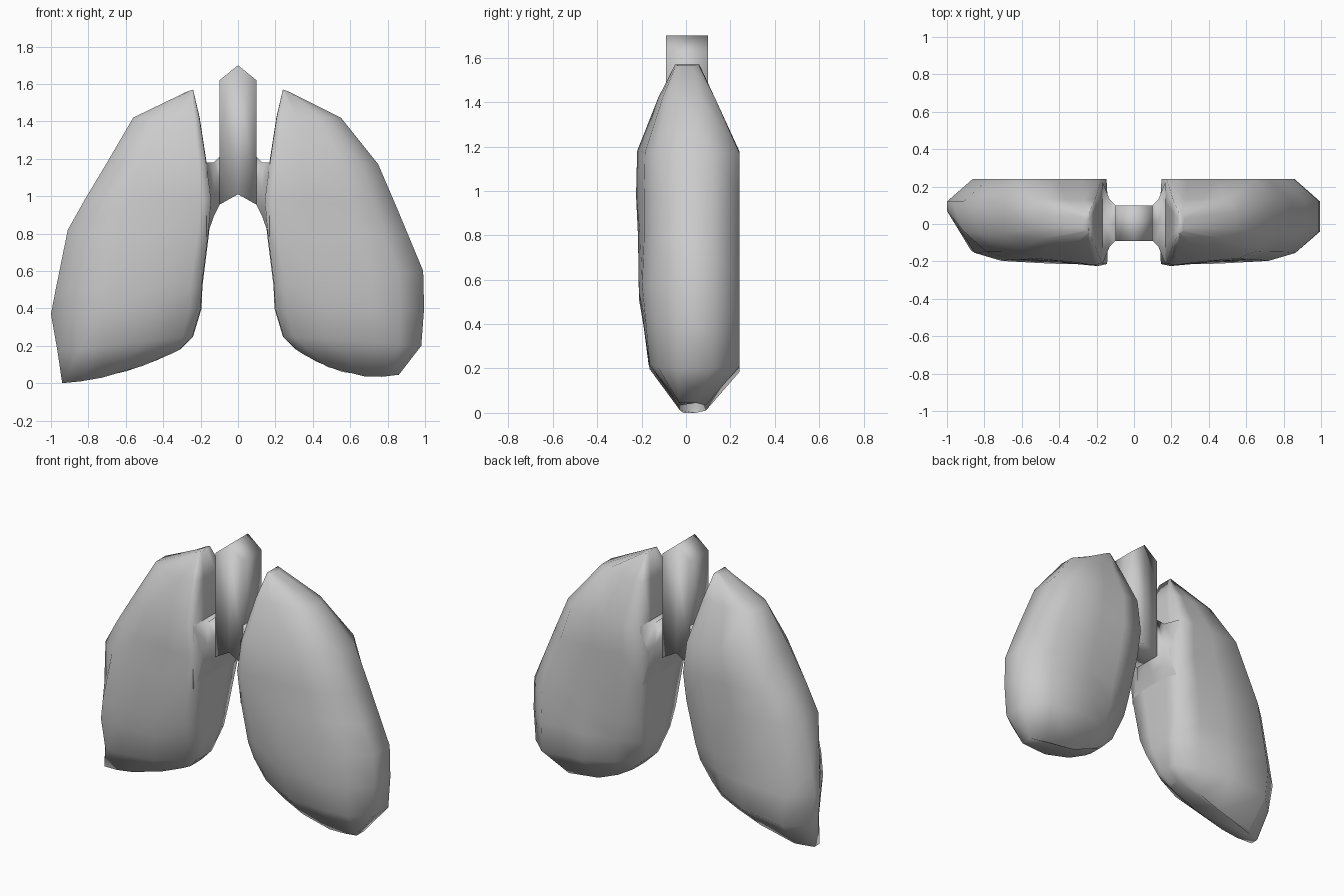
import bpy, bmesh, math

if "Cube" in bpy.data.objects:
    bpy.data.objects.remove(bpy.data.objects["Cube"])


def lerp(a, b, t):
    return a + (b - a) * t


def loft(name, rings, caps):
    """Skin equal-length rings; caps lists the index groups closing each end."""
    bm = bmesh.new()
    vs = [[bm.verts.new(p) for p in ring] for ring in rings]
    n = len(rings[0])
    for a, b in zip(vs, vs[1:]):
        for i in range(n):
            j = (i + 1) % n
            bm.faces.new((a[i], a[j], b[j], b[i]))
    for ring in (vs[0], vs[-1]):
        for group in caps:
            bm.faces.new([ring[i] for i in group])
    bmesh.ops.recalc_face_normals(bm, faces=bm.faces)
    me = bpy.data.meshes.new(name)
    bm.to_mesh(me)
    bm.free()
    ob = bpy.data.objects.new(name, me)
    bpy.context.collection.objects.link(ob)
    bpy.ops.object.select_all(action='DESELECT')
    ob.select_set(True)
    bpy.context.view_layer.objects.active = ob
    bpy.ops.object.shade_smooth_by_angle(angle=math.radians(120))
    return ob


# Lung slice outline: position from inner (0) to outer (1) edge, depth fraction
# (negative = towards the front, positive = towards the back)
SLICE = [(0, -.45), (.005, -.95), (.08, -1), (.32, -.92), (.66, -.84), (.84, -.66),
         (1, -.2), (1, .5), (.83, 1), (.45, 1), (.2, 1), (.01, 1), (0, .5)]

# Inner edge from top to bottom: x, z, front depth, inner-edge thickness
INNER = [(.24, 1.57, -.05, 1), (.205, 1.42, -.125, 1), (.168, 1.18, -.22, 1),
         (.14, .98, -.225, 1), (.155, .80, -.225, .95), (.19, .52, -.235, .78),
         (.195, .40, -.215, .6), (.24, .25, -.195, .35), (.31, .18, -.04, 1)]
BACK = [.06, .13] + [.24] * 6 + [.09]


def lung(name, side, outer, sag):
    """outer rows: x, z, y of the front side of the outer rim"""
    rings = []
    for k, (xo, zo, rim) in enumerate(outer):
        xi, zi, f, thick = INNER[k]
        droop = sag if k == len(outer) - 1 else 0
        ring = []
        for t, d in SLICE:
            y = BACK[k] * d if d > 0 else -f * d
            y *= lerp(thick, 1, min(t / .35, 1))
            if t == 1 and d < 0:
                y = rim
            z = lerp(zi, zo, t) - droop * 4 * t * (1 - t)
            ring.append((side * lerp(xi, xo, t), y, z))
        rings.append(ring)
    return loft(name, rings, [range(len(SLICE))])


# Lungs: the -x one ends in a point, the +x one has a rounder base
lung("lung_pointed", -1,
     [(.27, 1.56, -.02), (.56, 1.42, -.03), (.70, 1.18, -.05), (.82, .98, -.05), (.91, .82, -.04),
      (.975, .50, .04), (1.0, .37, .07), (.965, .17, .04), (.94, 0, -.01)], .035)
lung("lung_rounded", 1,
     [(.27, 1.56, -.02), (.55, 1.42, -.03), (.75, 1.17, -.05), (.84, .96, -.05), (.915, .78, -.05),
      (.99, .60, -.04), (.995, .40, -.04), (.98, .20, -.04), (.86, .045, -.03)], .06)


# Windpipe: square tube with a roof-shaped top and a notched bottom
def pipe_ring(z, slope):
    return [(x, y, z - slope * abs(x) / .098) for x, y in
            ((-.098, -.09), (0, -.09), (.098, -.09), (.098, .10), (0, .10), (-.098, .10))]


loft("windpipe", [pipe_ring(1.70, .08), pipe_ring(1.01, .055)],
     [(0, 1, 4, 5), (1, 2, 3, 4)])

# Bronchi: short flared square branches from the windpipe into each lung
for side, label in ((-1, "left"), (1, "right")):
    stations = [(.098, .955, 1.21, .095), (.13, .89, 1.18, .125), (.168, .78, 1.18, .22)]
    loft("bronchus_" + label,
         [[(side * x, .005 + r * j, (lo + hi) / 2 + (hi - lo) / 2 * k)
           for j, k in ((-1, -1), (-1, 0), (-1, 1), (0, 1), (1, 1), (1, 0), (1, -1), (0, -1))]
          for x, lo, hi, r in stations], [])
